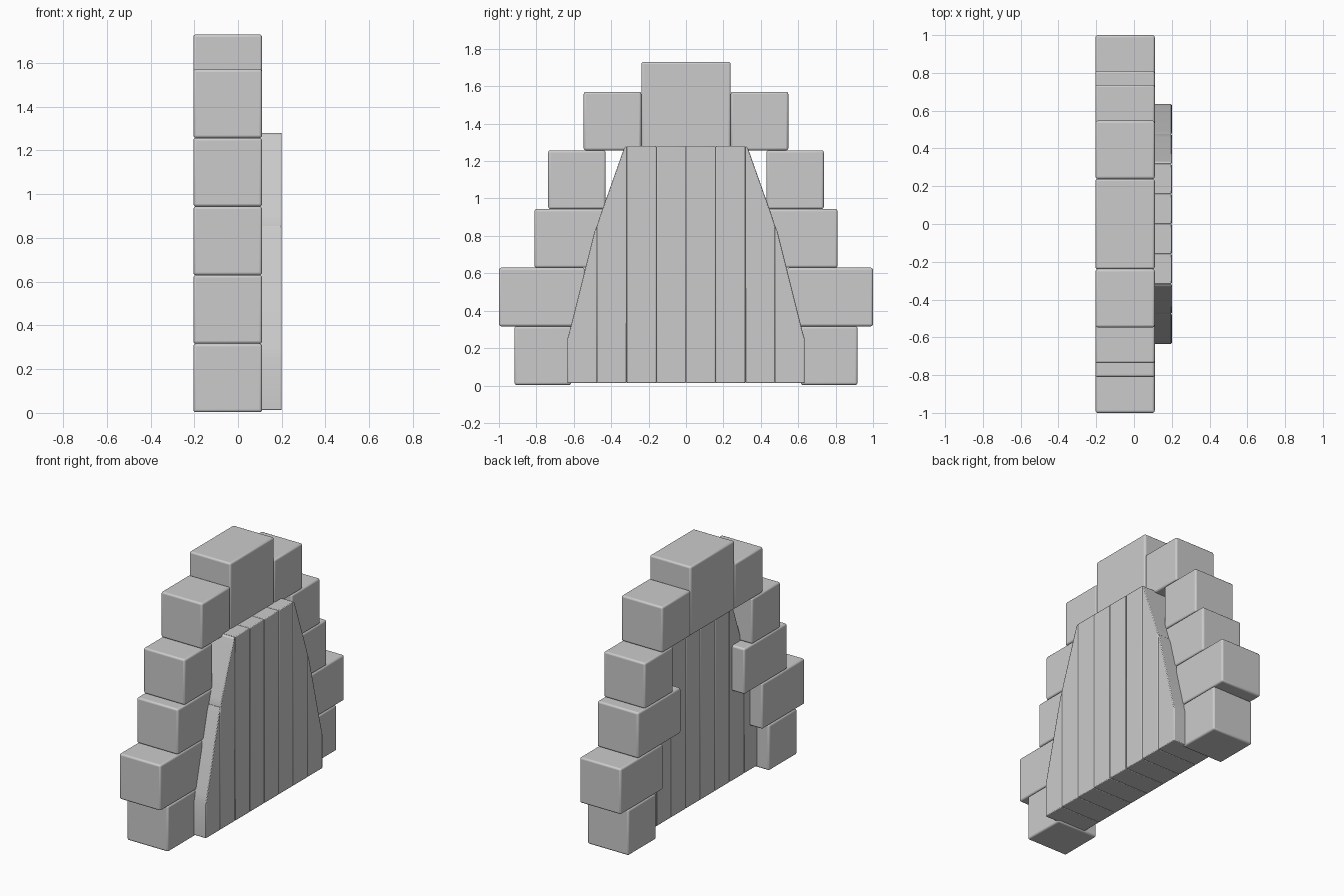
import bpy, bmesh

if "Cube" in bpy.data.objects:
    bpy.data.objects.remove(bpy.data.objects["Cube"])


def prism(name, outline, x0, x1, bevel, segments):
    """Extrude a (y, z) outline from x0 to x1 and round its edges."""
    bm = bmesh.new()
    back = bm.faces.new([bm.verts.new((x0, y, z)) for y, z in outline])
    ext = bmesh.ops.extrude_face_region(bm, geom=[back])
    moved = [v for v in ext["geom"] if isinstance(v, bmesh.types.BMVert)]
    bmesh.ops.translate(bm, verts=moved, vec=(x1 - x0, 0, 0))
    bmesh.ops.recalc_face_normals(bm, faces=bm.faces)
    mesh = bpy.data.meshes.new(name)
    bm.to_mesh(mesh)
    bm.free()
    obj = bpy.data.objects.new(name, mesh)
    bpy.context.collection.objects.link(obj)
    mod = obj.modifiers.new("Bevel", "BEVEL")
    mod.width = bevel
    mod.segments = segments
    mod.limit_method = "ANGLE"
    mod.angle_limit = 0.6
    bpy.ops.object.select_all(action="DESELECT")
    obj.select_set(True)
    bpy.context.view_layer.objects.active = obj
    bpy.ops.object.shade_smooth_by_angle()
    return obj


def rect(y0, y1, z0, z1):
    return [(y0, z0), (y1, z0), (y1, z1), (y0, z1)]


def both_sides(name, outline, *args):
    for side, s in (("left", -1), ("right", 1)):
        prism(f"{name}_{side}", [(s * y, z) for y, z in outline], *args)


# Stone surround: inner and outer edge of each course, bottom to top
STONE = (-0.204, 0.11, 0.012, 3)
COURSE = 0.3135
courses = [(0.613, 0.917), (0.54, 1.0), (0.345, 0.81), (0.43, 0.737), (0.239, 0.547)]
for i, (inner, outer) in enumerate(courses):
    z = 0.003 + i * COURSE
    both_sides(f"stone_{i + 1}", rect(inner, outer, max(z, 0), z + COURSE), *STONE)

# Keystone
prism("keystone", rect(-0.239, 0.239, 1.258, 1.73), *STONE)

# Door planks, the outer ones cut to follow the arch
PLANK = (-0.11, 0.2, 0.005, 2)
W = 0.1585
BASE, TOP = 0.013, 1.28
tops = [
    [(W, TOP), (0, TOP)],
    [(2 * W, TOP), (W, TOP)],
    [(3 * W, 0.855), (0.46, 0.905), (0.33, 1.272), (2 * W, TOP)],
    [(4 * W, 0.25), (0.62, 0.3), (0.49, 0.82), (3 * W, 0.858)],
]
for i, top in enumerate(tops):
    both_sides(f"plank_{i + 1}", [(i * W, BASE), ((i + 1) * W, BASE)] + top, *PLANK)
